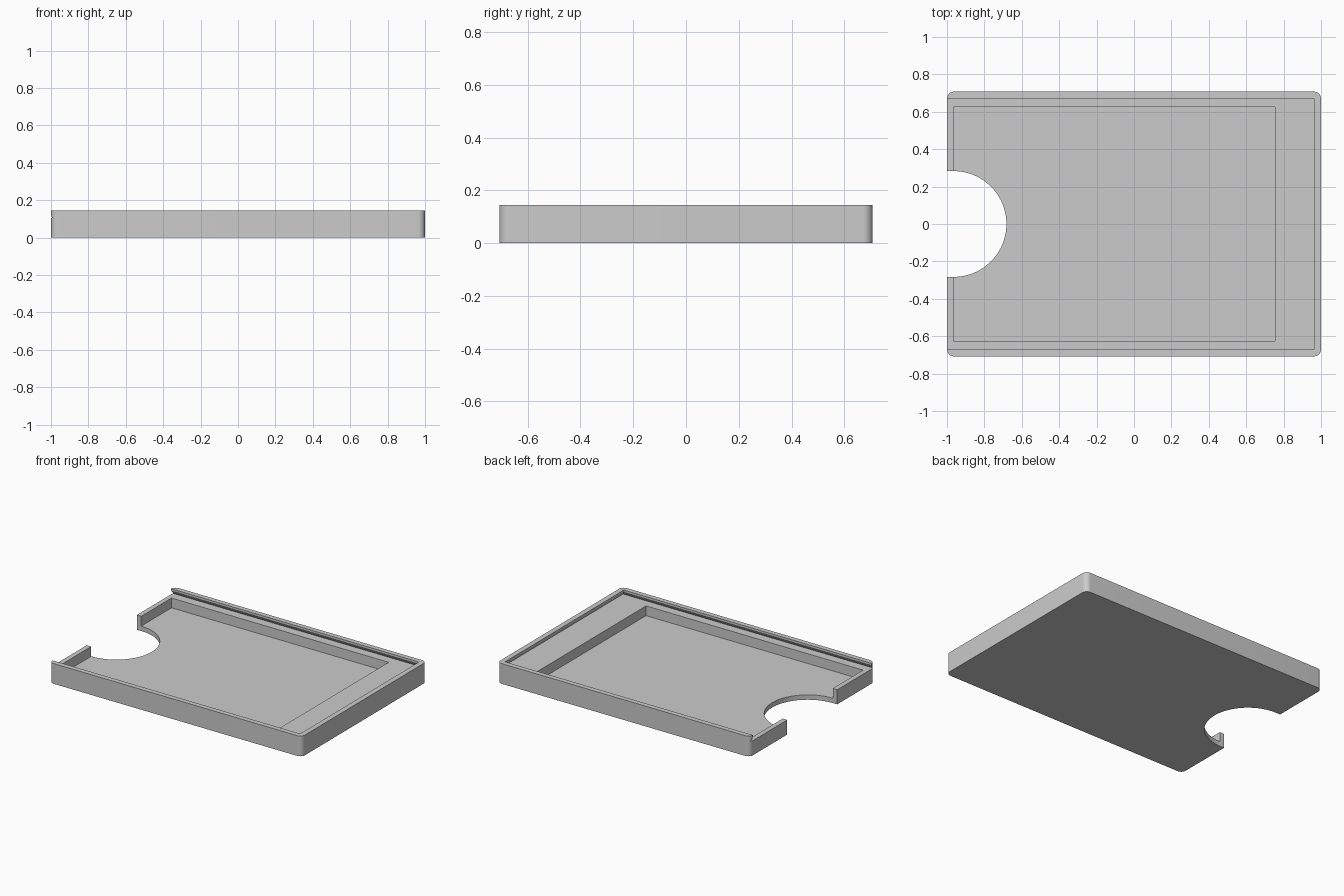
import bpy
import bmesh
import math

cube = bpy.data.objects.get("Cube")
if cube:
    bpy.data.objects.remove(cube, do_unlink=True)

LENGTH, WIDTH, HEIGHT = 2.0, 1.415, 0.145
CORNER = 0.037
FLOOR, LEDGE, LIP = 0.035, 0.105, 0.132
NOTCH_X, NOTCH_R = -0.965, 0.283

grey = bpy.data.materials.new("plain grey")
grey.use_nodes = True
colour = (0.6, 0.6, 0.6, 1.0)
grey.diffuse_color = colour
grey.node_tree.nodes["Principled BSDF"].inputs["Base Color"].default_value = colour


def loft(name, layers):
    """Solid through stacked outlines given as (z, [(x, y), ...])."""
    bm = bmesh.new()
    rings = [[bm.verts.new((x, y, z)) for x, y in pts] for z, pts in layers]
    for low, high in zip(rings, rings[1:]):
        n = len(low)
        for i in range(n):
            j = (i + 1) % n
            bm.faces.new((low[i], low[j], high[j], high[i]))
    bm.faces.new(rings[0][::-1])
    bm.faces.new(rings[-1])
    bmesh.ops.recalc_face_normals(bm, faces=bm.faces)
    mesh = bpy.data.meshes.new(name)
    bm.to_mesh(mesh)
    bm.free()
    mesh.materials.append(grey)
    obj = bpy.data.objects.new(name, mesh)
    bpy.context.collection.objects.link(obj)
    return obj


def rect(x0, x1, half):
    return [(x0, -half), (x1, -half), (x1, half), (x0, half)]


def arc(cx, cy, r, start, end, steps):
    angles = [math.radians(start + (end - start) * i / steps) for i in range(steps + 1)]
    return [(cx + r * math.cos(a), cy + r * math.sin(a)) for a in angles]


# Rounded tray block
outline = []
for k, (sx, sy) in enumerate([(1, 1), (-1, 1), (-1, -1), (1, -1)]):
    outline += arc(sx * (LENGTH / 2 - CORNER), sy * (WIDTH / 2 - CORNER),
                   CORNER, 90 * k, 90 * k + 90, 10)
tray = loft("tray", [(0, outline), (HEIGHT, outline)])

# Lid channel with an undercut lip, open at one end
lip_rect = rect(-1.1, 0.963, 0.672)
channel = loft("lid_channel_cutter", [
    (LEDGE, rect(-1.1, 0.981, 0.69)), (LIP, lip_rect), (0.2, lip_rect)])

# Main storage recess
well = rect(-0.965, 0.755, 0.626)
recess = loft("recess_cutter", [(FLOOR, well), (0.2, well)])

# Thumb notch through the open end
thumb = [(-1.1, -NOTCH_R)] + arc(NOTCH_X, 0, NOTCH_R, -90, 90, 48) + [(-1.1, NOTCH_R)]
notch = loft("thumb_notch_cutter", [(-0.1, thumb), (0.3, thumb)])

# Cut the tray and drop the cutters
bpy.ops.object.select_all(action="DESELECT")
tray.select_set(True)
bpy.context.view_layer.objects.active = tray
for cutter in (channel, recess, notch):
    cutter.hide_render = True
    cut = tray.modifiers.new(cutter.name, "BOOLEAN")
    cut.operation = "DIFFERENCE"
    cut.solver = "EXACT"
    cut.object = cutter
    bpy.ops.object.modifier_apply(modifier=cut.name)
    bpy.data.objects.remove(cutter, do_unlink=True)

bpy.ops.object.shade_smooth_by_angle(angle=math.radians(30))
